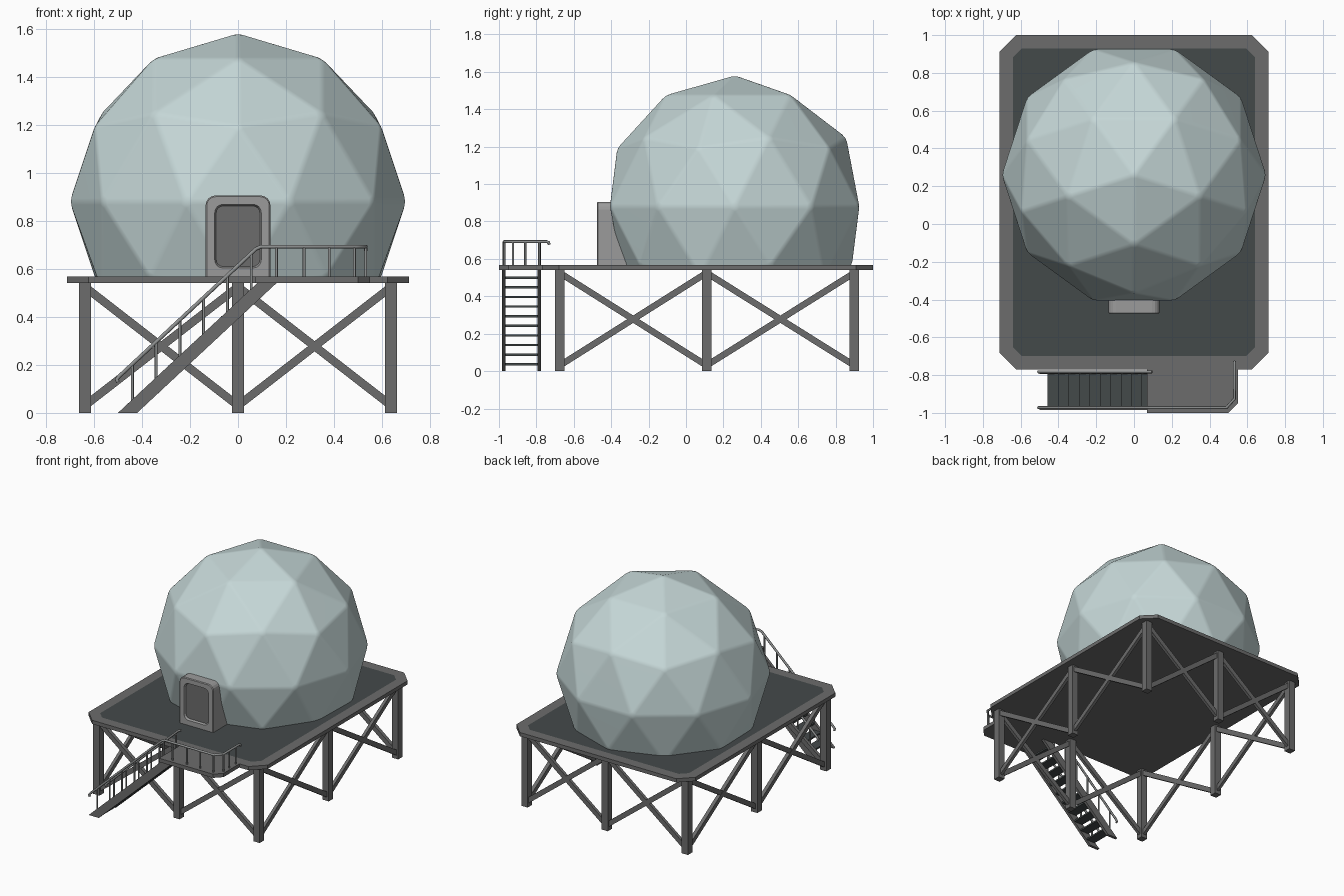
import bpy, bmesh, math
from mathutils import Vector, Matrix

if "Cube" in bpy.data.objects:
    bpy.data.objects.remove(bpy.data.objects["Cube"])


def material(name, r, g, b):
    m = bpy.data.materials.new(name)
    m.diffuse_color = (r, g, b, 1)
    m.use_nodes = True
    m.node_tree.nodes["Principled BSDF"].inputs["Base Color"].default_value = m.diffuse_color
    return m


GREY = material("steel grey", 0.15, 0.15, 0.15)
DARK = material("dark slate floor", 0.057, 0.067, 0.068)
DOME = material("pale blue dome", 0.56, 0.68, 0.68)
LIGHT = material("light grey frame", 0.33, 0.33, 0.33)
RAIL = material("rail grey", 0.27, 0.28, 0.28)


def finish(name, bm, *mats):
    bmesh.ops.recalc_face_normals(bm, faces=bm.faces)
    me = bpy.data.meshes.new(name)
    bm.to_mesh(me)
    bm.free()
    for m in mats:
        me.materials.append(m)
    ob = bpy.data.objects.new(name, me)
    bpy.context.collection.objects.link(ob)
    return ob


def prism(bm, points, offset):
    """Extrude a 3D polygon by an offset; returns the starting face."""
    f = bm.faces.new([bm.verts.new(p) for p in points])
    keep = bmesh.ops.extrude_face_region(bm, geom=[f], use_keep_orig=True)
    bmesh.ops.translate(bm, vec=offset, verts=[v for v in keep["geom"] if isinstance(v, bmesh.types.BMVert)])
    return f


def box(bm, x0, x1, y0, y1, z0, z1):
    prism(bm, [(x0, y0, z0), (x1, y0, z0), (x1, y1, z0), (x0, y1, z0)], (0, 0, z1 - z0))


def beam(bm, a, b, w, d):
    """Rectangular bar from a to b in a vertical plane, w wide and d deep."""
    a, b = Vector(a), Vector(b)
    t = (b - a).normalized()
    n = t.cross(Vector((0, 0, 1))).normalized()
    u = n.cross(t)
    pts = [a + u * (w / 2 * i) + n * (d / 2 * j) for i, j in ((-1, -1), (1, -1), (1, 1), (-1, 1))]
    prism(bm, pts, b - a)


def tube(name, paths, radius):
    cu = bpy.data.curves.new(name, 'CURVE')
    cu.dimensions = '3D'
    cu.bevel_depth = radius
    cu.bevel_resolution = 2
    cu.use_fill_caps = True
    cu.materials.append(RAIL)
    for path in paths:
        s = cu.splines.new('POLY')
        s.points.add(len(path) - 1)
        for p, co in zip(s.points, path):
            p.co = (*co, 1)
        s.use_smooth = True
    ob = bpy.data.objects.new(name, cu)
    bpy.context.collection.objects.link(ob)


Z0, Z1 = 0.54, 0.567

# Platform deck with chamfered corners and inset dark floor
bm = bmesh.new()
X, Y0, Y1, C = 0.713, -0.77, 1.0, 0.09
prism(bm, [(-X + C, Y0, Z0), (X - C, Y0, Z0), (X, Y0 + C, Z0), (X, Y1 - C, Z0),
           (X - C, Y1, Z0), (-X + C, Y1, Z0), (-X, Y1 - C, Z0), (-X, Y0 + C, Z0)], (0, 0, Z1 - Z0))
bmesh.ops.recalc_face_normals(bm, faces=bm.faces)
top = max(bm.faces, key=lambda f: f.calc_center_median().z)
bmesh.ops.inset_region(bm, faces=[top], thickness=0.077)
top.material_index = 1
finish("platform_deck", bm, GREY, DARK)

# Stair landing
bm = bmesh.new()
prism(bm, [(0.07, -1, Z0), (0.50, -1, Z0), (0.55, -0.95, Z0), (0.55, Y0, Z0), (0.07, Y0, Z0)], (0, 0, Z1 - Z0))
finish("stair_landing", bm, GREY)

# Legs around the perimeter
LX, LY = (-0.638, 0, 0.638), (-0.675, 0.11, 0.90)
bm = bmesh.new()
for x in LX:
    for y in LY:
        if (x, y) != (0, 0.11):
            box(bm, x - 0.025, x + 0.025, y - 0.025, y + 0.025, 0, Z0)
finish("support_legs", bm, GREY)

# Cross braces between neighbouring legs
bm = bmesh.new()
bays = [((LX[i], y), (LX[i + 1], y)) for i in (0, 1) for y in (LY[0], LY[2])]
bays += [((x, LY[i]), (x, LY[i + 1])) for i in (0, 1) for x in (LX[0], LX[2])]
for a, b in bays:
    beam(bm, (*a, 0.03), (*b, 0.525), 0.034, 0.022)
    beam(bm, (*a, 0.525), (*b, 0.03), 0.034, 0.026)
finish("cross_braces", bm, GREY)

# Geodesic dome, cut off at the deck
bm = bmesh.new()
bmesh.ops.create_icosphere(bm, subdivisions=2, radius=0.701,
                           matrix=Matrix.Translation((0, 0.26, 0.88)) @ Matrix.Rotation(-math.pi / 2, 4, 'Z'))
bmesh.ops.bevel(bm, geom=list(bm.edges), offset=0.014, segments=2, profile=0.5, affect='EDGES')
bmesh.ops.bisect_plane(bm, geom=bm.verts[:] + bm.edges[:] + bm.faces[:], plane_co=(0, 0, Z1 - 0.002),
                       plane_no=(0, 0, -1), clear_outer=True)
dome = finish("geodesic_dome", bm, DOME)
dome.data.shade_smooth()
mod = dome.modifiers.new("face_weighted", 'WEIGHTED_NORMAL')
mod.weight = 90

# Door frame with rounded top corners and recessed rounded door
def rounded(x, z0, z1, r_low, r_top, y):
    pts = []
    for sx, z, r, a0 in ((1, z0, r_low, -90), (1, z1, r_top, 0), (-1, z1, r_top, 90), (-1, z0, r_low, 180)):
        cx, cz = sx * (x - r), z + (r if z == z0 else -r)
        for k in range(5):
            a = math.radians(a0 + 22.5 * k)
            pts.append((cx + r * math.cos(a), y, cz + r * math.sin(a)))
    return pts


bm = bmesh.new()
loops = [(0.135, Z1 - 0.002, 0.905, 0.002, 0.04, -0.25),
         (0.135, Z1 - 0.002, 0.905, 0.002, 0.04, -0.47),
         (0.130, Z1, 0.900, 0.002, 0.036, -0.475),
         (0.097, 0.603, 0.868, 0.034, 0.034, -0.475),
         (0.091, 0.609, 0.862, 0.030, 0.030, -0.460)]
rings = [[bm.verts.new(p) for p in rounded(*l)] for l in loops]
for r0, r1 in zip(rings, rings[1:]):
    for i in range(len(r0)):
        j = (i + 1) % len(r0)
        bm.faces.new((r0[i], r0[j], r1[j], r1[i]))
bm.faces.new(rings[-1]).material_index = 1
bm.faces.new(rings[0])
door = finish("door_frame_and_door", bm, LIGHT, GREY)

# Stair stringers and treads
SL = 0.54 / 0.58
bm = bmesh.new()
for y in (-0.985, -0.795):
    prism(bm, [(-0.5, y, 0), (-0.42, y, 0), (0.16, y, Z0), (0.08, y, Z0)], (0, 0.02, 0))
finish("stair_stringers", bm, GREY)
bm = bmesh.new()
for k in range(10):
    z = 0.036 + 0.0515 * k
    x = -0.5 + z / SL
    box(bm, x + 0.004, x + 0.074, -0.967, -0.793, z - 0.006, z + 0.006)
finish("stair_treads", bm, DARK)

# Handrails
RZ, FY, BY = 0.692, -0.972, -0.783
low = [(-0.500, 0.128), (-0.505, 0.140), (-0.495, 0.152), (0.075, 0.683), (0.095, RZ)]
front = [(x, FY, z) for x, z in low] + [(0.49, FY, RZ), (0.532, -0.925, RZ), (0.532, -0.745, RZ),
                                        (0.532, -0.734, 0.688), (0.532, -0.731, 0.675)]
back = [(x, BY, z) for x, z in low]
tube("handrails", [front, back], 0.008)

# Railing posts on stairs and landing
posts = []
for k in range(6):
    x = -0.44 + 0.099 * k
    z = (x + 0.5) * SL
    posts += [[(x, y, z - 0.01), (x, y, z + 0.142)] for y in (FY, BY)]
landing = [(x, FY) for x in (0.16, 0.275, 0.38, 0.485)] + [(0.532, y) for y in (-0.925, -0.86, -0.785)]
posts += [[(x, y, Z1 - 0.01), (x, y, RZ)] for x, y in landing]
tube("railing_posts", posts, 0.006)
